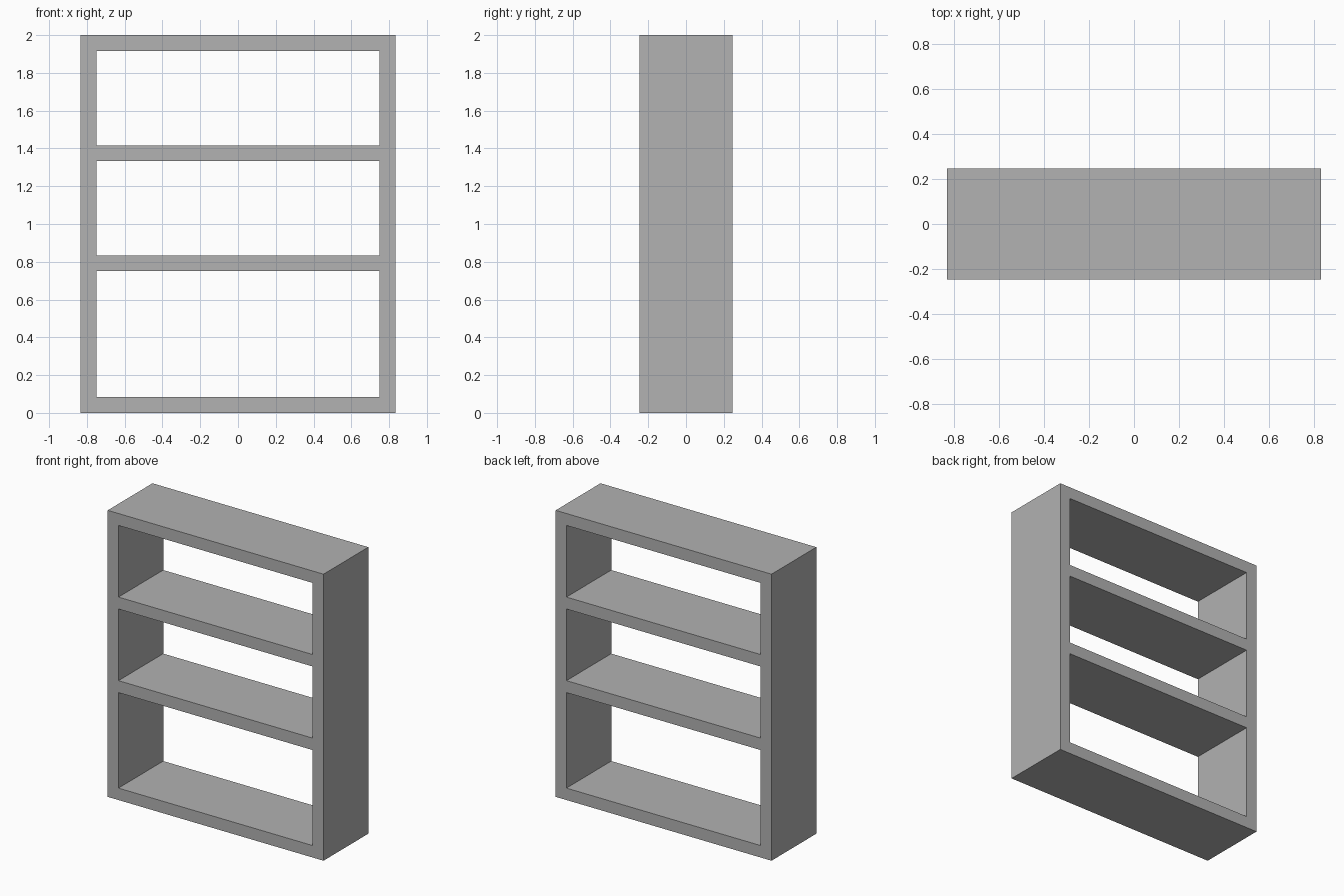
import bpy
import bmesh

cube = bpy.data.objects.get("Cube")
if cube:
    bpy.data.objects.remove(cube, do_unlink=True)

BOARD = 1 / 12           # board thickness
HALF_W, HALF_D = 10 / 12, 0.247
GAPS = (8 / 12, 0.5, 0.5)  # clear heights, lowest bay first

grey = bpy.data.materials.new("plain grey")
grey.use_nodes = True
colour = (0.445, 0.445, 0.445, 1)
grey.diffuse_color = colour
grey.node_tree.nodes["Principled BSDF"].inputs["Base Color"].default_value = colour

# Board lines of the front outline
xs = [-HALF_W, -HALF_W + BOARD, HALF_W - BOARD, HALF_W]
zs = [0, BOARD]
for gap in GAPS:
    zs += [zs[-1] + gap, zs[-1] + gap + BOARD]

# Front faces: every cell is solid except the open bays
bm = bmesh.new()
grid = [[bm.verts.new((x, -HALF_D, z)) for x in xs] for z in zs]
for row in range(len(zs) - 1):
    for col in range(len(xs) - 1):
        if col == 1 and row % 2 == 1:
            continue
        low, high = grid[row], grid[row + 1]
        bm.faces.new((low[col], low[col + 1], high[col + 1], high[col]))

# Give the frame its depth
front = bm.faces[:]
result = bmesh.ops.extrude_face_region(bm, geom=front, use_keep_orig=True)
back = [v for v in result["geom"] if isinstance(v, bmesh.types.BMVert)]
bmesh.ops.translate(bm, verts=back, vec=(0, 2 * HALF_D, 0))
bmesh.ops.recalc_face_normals(bm, faces=bm.faces[:])

mesh = bpy.data.meshes.new("shelf_frame")
bm.to_mesh(mesh)
bm.free()
mesh.materials.append(grey)
shelf = bpy.data.objects.new("shelf_frame", mesh)
bpy.context.collection.objects.link(shelf)
